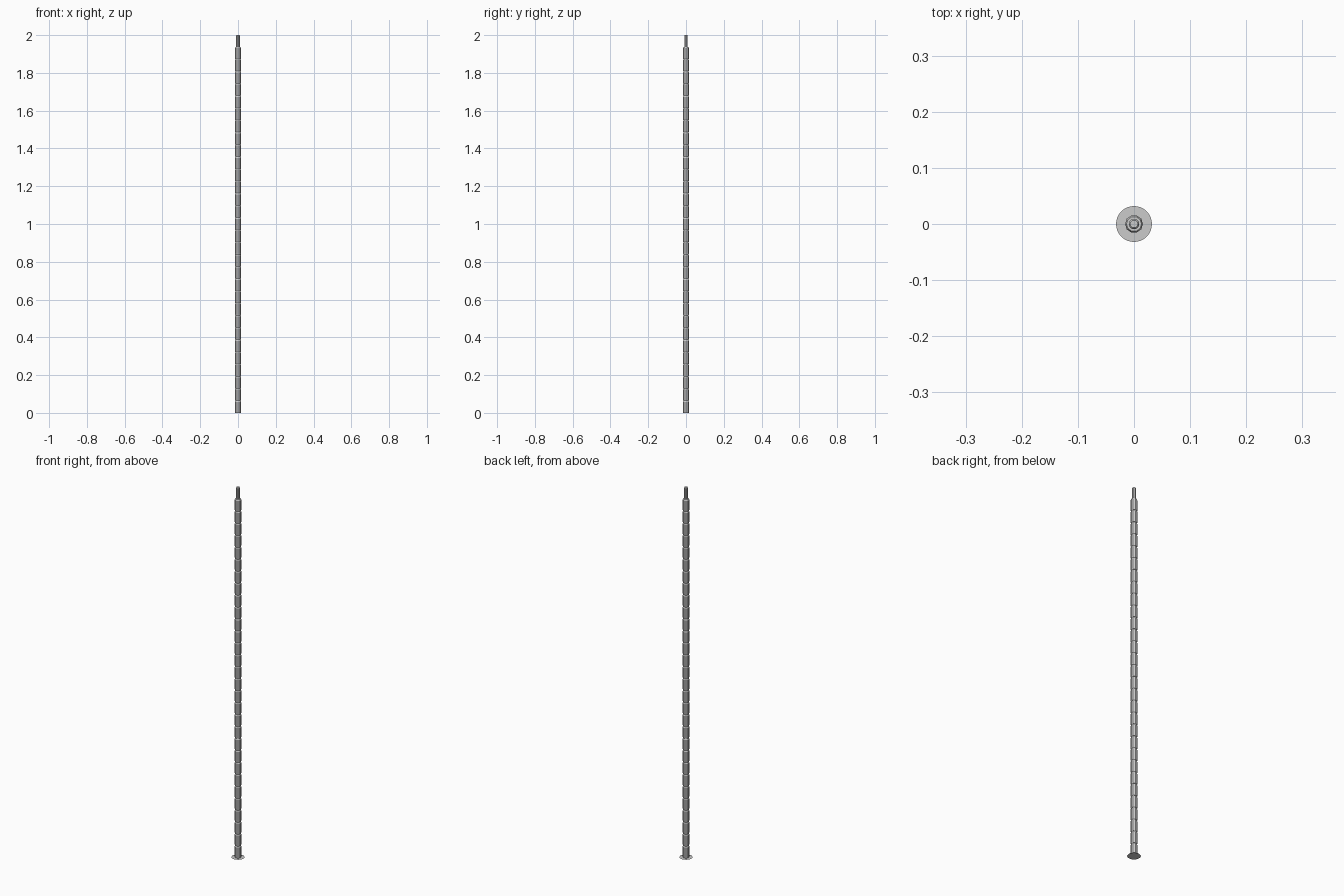
import bpy, bmesh, math

if "Cube" in bpy.data.objects:
    bpy.data.objects.remove(bpy.data.objects["Cube"])

SIDES = 10

def lathe(name, profile):
    """Revolve (radius, z) points about the z axis, closing both ends."""
    bm = bmesh.new()
    rings = [[bm.verts.new((r * math.cos(2 * math.pi * i / SIDES),
                            r * math.sin(2 * math.pi * i / SIDES), z))
              for i in range(SIDES)] for r, z in profile]
    for a, b in zip(rings, rings[1:]):
        for i in range(SIDES):
            j = (i + 1) % SIDES
            bm.faces.new((a[i], a[j], b[j], b[i]))
    bm.faces.new(rings[0][::-1])
    bm.faces.new(rings[-1])
    me = bpy.data.meshes.new(name)
    bm.to_mesh(me)
    bm.free()
    ob = bpy.data.objects.new(name, me)
    bpy.context.collection.objects.link(ob)
    return ob

# thin round foot
bm = bmesh.new()
bmesh.ops.create_circle(bm, cap_ends=True, segments=32, radius=0.032)
me = bpy.data.meshes.new("foot_disc")
bm.to_mesh(me)
bm.free()
bpy.context.collection.objects.link(bpy.data.objects.new("foot_disc", me))

# stacked faceted segments, each tapering a little towards its top joint
N, TOP = 30, 1.938
H = TOP / N
for k in range(N):
    z = k * H
    lathe(f"segment_{k + 1:02d}", [(0.0152, z), (0.016, z + 0.003),
                                   (0.016, z + H - 0.006), (0.0135, z + H)])

# narrow tip with a bevelled end
lathe("tip", [(0.0095, TOP), (0.0095, 1.997), (0.007, 2.0)])
